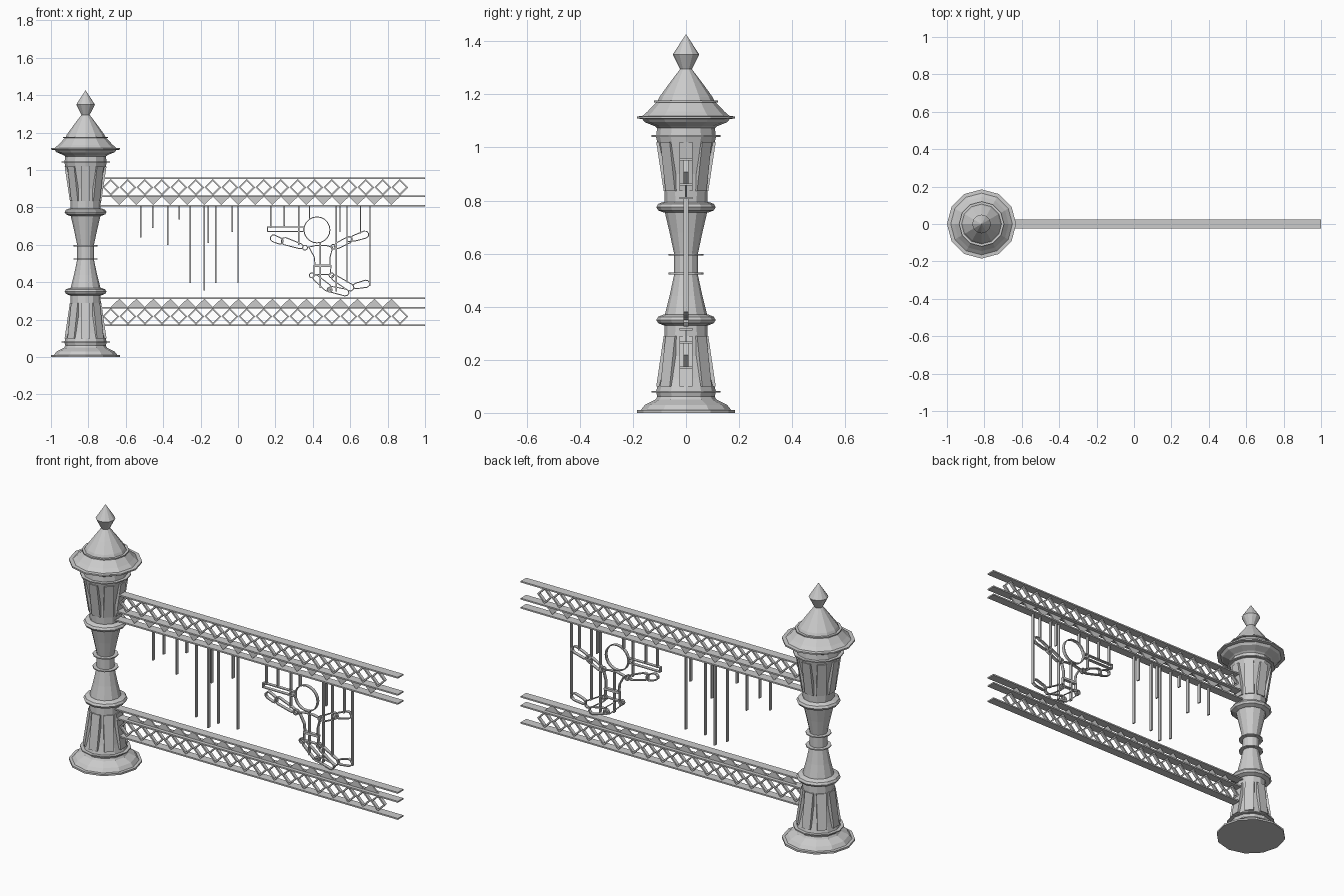
import bpy, bmesh, math
from mathutils import Matrix, Vector

if "Cube" in bpy.data.objects:
    bpy.data.objects.remove(bpy.data.objects["Cube"])

PX = -0.815   # post axis


def finish(name, bm):
    bmesh.ops.recalc_face_normals(bm, faces=bm.faces)
    me = bpy.data.meshes.new(name)
    bm.to_mesh(me)
    bm.free()
    ob = bpy.data.objects.new(name, me)
    bpy.context.collection.objects.link(ob)
    return ob


def lathe(name, prof, n=12):
    bm = bmesh.new()
    rings = [[bm.verts.new((PX + r * math.cos(2 * math.pi * i / n),
                            r * math.sin(2 * math.pi * i / n), z)) for i in range(n)]
             for r, z in prof]
    for a, b in zip(rings, rings[1:]):
        for i in range(n):
            j = (i + 1) % n
            bm.faces.new((a[i], a[j], b[j], b[i]))
    bm.faces.new(rings[0])
    bm.faces.new(rings[-1])
    return finish(name, bm)


def box(bm, x0, x1, y, z0, z1):
    m = Matrix.Translation(((x0 + x1) / 2, 0, (z0 + z1) / 2)) @ \
        Matrix.Diagonal((x1 - x0, 2 * y, z1 - z0, 1))
    bmesh.ops.create_cube(bm, size=1, matrix=m)


def outline(bm, pts, w=0.006, d=0.009):
    """Closed band following counter-clockwise (x, z) points, w thick, 2d deep."""
    n = len(pts)
    P = [Vector(p) for p in pts]
    loops = []
    for i in range(n):
        e0 = (P[i] - P[i - 1]).normalized()
        e1 = (P[(i + 1) % n] - P[i]).normalized()
        n0, n1 = Vector((-e0.y, e0.x)), Vector((-e1.y, e1.x))
        q = P[i] + (n0 + n1) * (w / (1 + n0.dot(n1)))
        loops.append([bm.verts.new((v.x, y, v.y))
                      for v, y in ((P[i], -d), (q, -d), (q, d), (P[i], d))])
    for i in range(n):
        a, b = loops[i], loops[(i + 1) % n]
        for k in range(4):
            m = (k + 1) % 4
            bm.faces.new((a[k], a[m], b[m], b[k]))


def limb(bm, x0, z0, x1, z1, r0, r1):
    """Rounded tapered limb outline between two joints."""
    a = math.atan2(z1 - z0, x1 - x0)
    pts = []
    for cx, cz, r, s in ((x1, z1, r1, -90), (x0, z0, r0, 90)):
        for k in range(5):
            t = a + math.radians(s + 45 * k)
            pts.append((cx + r * math.cos(t), cz + r * math.sin(t)))
    outline(bm, pts, 0.005)


def circle(bm, x, z, r, n):
    outline(bm, [(x + r * math.cos(2 * math.pi * k / n),
                  z + r * math.sin(2 * math.pi * k / n)) for k in range(n)], 0.005)


# turned post
lathe("post_base", [(.185, 0), (.185, .01), (.17, .011), (.155, .03), (.115, .05), (.1, .075)])
lathe("post_shaft", [(.105, .05), (.113, .08), (.1, .13), (.084, .215), (.08, .335),
                     (.082, .36), (.062, .44), (.045, .52), (.045, .6), (.062, .68),
                     (.082, .765), (.08, .79), (.084, .9), (.1, .98), (.113, 1.04), (.108, 1.08)])
lathe("post_capital", [(.105, 1.07), (.118, 1.08), (.155, 1.095), (.165, 1.107), (.185, 1.109),
                       (.185, 1.117), (.165, 1.118), (.145, 1.135), (.112, 1.17)])
lathe("post_roof", [(.112, 1.165), (.1, 1.19), (.06, 1.245), (.022, 1.295),
                    (.05, 1.35), (.001, 1.425)])
for i, (z, r) in enumerate(((.08, .13), (.525, .065), (.595, .065), (1.043, .13), (1.173, .12))):
    lathe(f"thin_collar_{i}", [(r, z - .003), (r, z + .003)])
for i, z in enumerate((.35, .775)):
    lathe(f"round_collar_{i}", [(.085, z - .02), (.105, z - .012), (.112, z),
                                (.105, z + .012), (.085, z + .02)])

# raised panels around the two drums
bm = bmesh.new()
for za, ra, zb, rb in ((.29, .08, .1, .108), (.835, .08, 1.02, .108)):
    for k in range(8):
        rot = Matrix.Translation((PX, 0, 0)) @ Matrix.Rotation(k * math.pi / 4, 4, 'Z')
        g = bmesh.ops.create_cube(bm, size=1)["verts"]
        for v in g:
            r, z = (ra, za) if v.co.z < 0 else (rb, zb)
            v.co = rot @ Vector((r + (.004 if v.co.x > 0 else -.015), v.co.y * .05, z))
finish("post_panels", bm)

# two lattice rails, the lower one mirrored
for name, zf in (("upper_rail", lambda z: z), ("lower_rail", lambda z: 1.125 - z)):
    bm = bmesh.new()
    for z in (.955, .86, .81):
        box(bm, -.745, 1, .024, zf(z) - .004, zf(z) + .004)
    finish(name + "_bars", bm)
    bm = bmesh.new()
    for k in range(18):
        x, z, h = -.68 + .0909 * k, zf(.9075), .045
        outline(bm, [(x + h, z), (x, z + h), (x - h, z), (x, z - h)], .008)
        if k < 17:
            x += .0455
            tri = [(x - .045, zf(.857)), (x + .045, zf(.857)), (x, zf(.813))]
            f, b = ([bm.verts.new((px, y, pz)) for px, pz in tri] for y in (-.004, .004))
            bm.faces.new(f)
            bm.faces.new(b)
            for i in range(3):
                j = (i + 1) % 3
                bm.faces.new((f[i], f[j], b[j], b[i]))
    finish(name + "_lattice", bm)

# hanging strips
bm = bmesh.new()
for x, z in ((-.52, .64), (-.455, .69), (-.375, .6), (-.315, .735), (-.255, .395),
             (-.18, .355), (-.16, .61), (-.12, .395), (-.03, .67), (0, .395)):
    box(bm, x - .004, x + .004, .009, z, .81)
finish("hanging_strips", bm)

# puppet strings
bm = bmesh.new()
for x, z in ((.175, .69), (.247, .7), (.325, .6), (.383, .74), (.525, .35),
             (.545, .67), (.582, .4), (.655, .66), (.705, .38)):
    box(bm, x - .003, x + .003, .009, z, .81)
box(bm, .437, .443, .009, .37, .61)
finish("puppet_strings", bm)

# puppet drawn in bent strip
bm = bmesh.new()
circle(bm, .422, .68, .072, 20)
outline(bm, [(.155, .668), (.352, .668), (.352, .698), (.155, .698)], .005)
outline(bm, [(.41, .49), (.495, .49), (.495, .535), (.51, .59), (.465, .6),
             (.42, .6), (.375, .59), (.405, .535)], .005)
box(bm, .405, .5, .009, .487, .493)
for x, z in ((.358, .585), (.51, .59), (.395, .437), (.5, .437), (.595, .63), (.49, .36)):
    circle(bm, x, z, .016, 10)
for l in ((.19, .635, .225, .62, .021, .019), (.25, .62, .335, .592, .022, .016),
          (.53, .595, .595, .628, .018, .02), (.62, .635, .68, .655, .018, .022),
          (.415, .425, .48, .37, .018, .022), (.5, .362, .575, .345, .018, .021),
          (.515, .425, .6, .372, .018, .022), (.63, .38, .685, .392, .017, .022)):
    limb(bm, *l)
outline(bm, [(.405, .44), (.495, .44), (.5, .487), (.405, .487)], .005)
finish("puppet_outline", bm)
